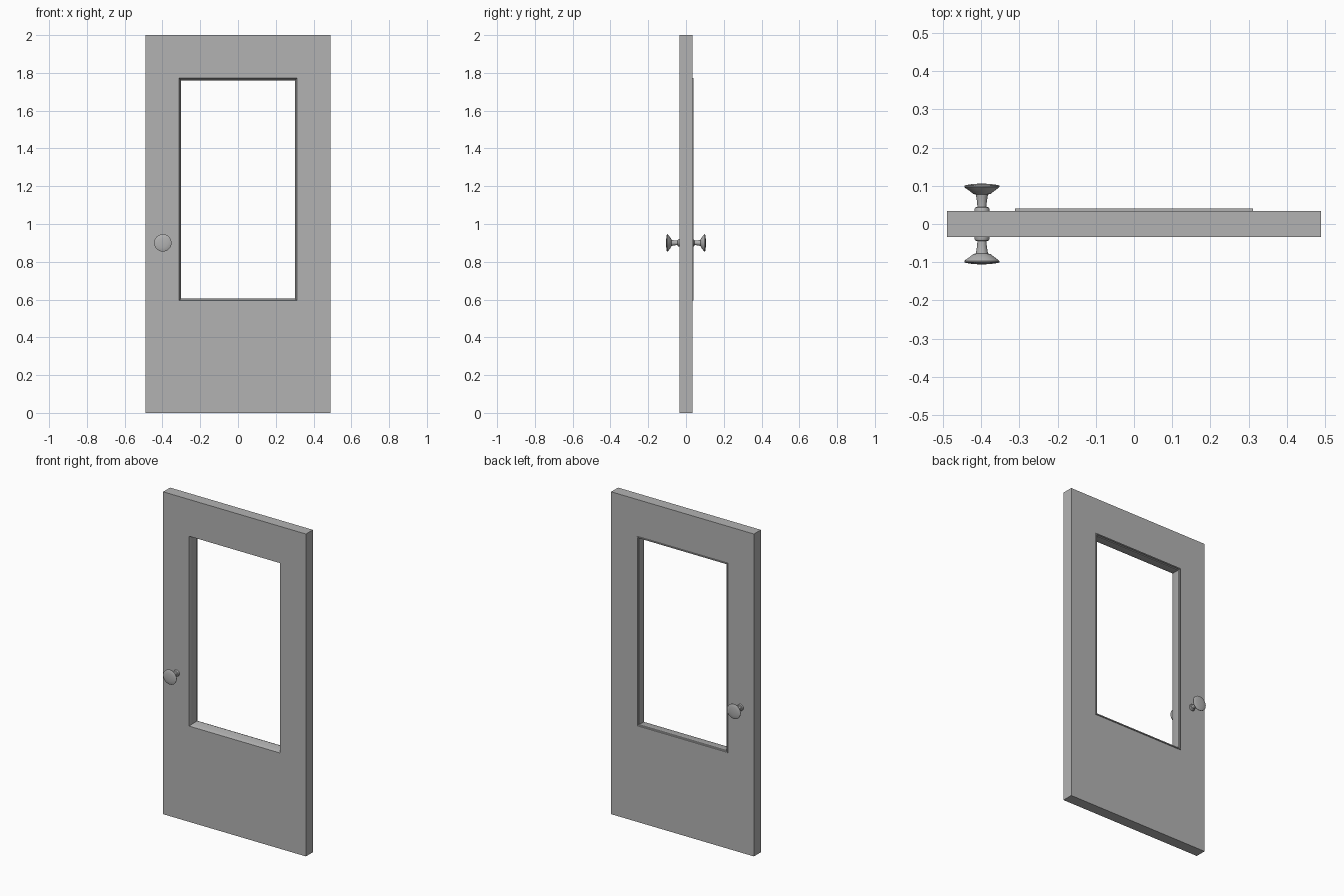
import bpy, bmesh, math

if "Cube" in bpy.data.objects:
    bpy.data.objects.remove(bpy.data.objects["Cube"])

HALF_T = 0.034                      # half the door thickness
OPEN = (0.312, 0.594, 1.772)        # window opening: half width, bottom, top

grey = bpy.data.materials.new("dark_grey")
grey.diffuse_color = (0.45, 0.45, 0.45, 1)
grey.use_nodes = True
grey.node_tree.nodes["Principled BSDF"].inputs["Base Color"].default_value = grey.diffuse_color


def make_object(name, bm):
    bmesh.ops.recalc_face_normals(bm, faces=bm.faces)
    mesh = bpy.data.meshes.new(name)
    bm.to_mesh(mesh)
    bm.free()
    mesh.materials.append(grey)
    obj = bpy.data.objects.new(name, mesh)
    bpy.context.collection.objects.link(obj)
    return obj


def smooth(obj, degrees):
    bpy.ops.object.select_all(action='DESELECT')
    obj.select_set(True)
    bpy.context.view_layer.objects.active = obj
    bpy.ops.object.shade_smooth_by_angle(angle=math.radians(degrees))


def bridge(bm, loops, closed):
    """Join successive vertex loops with quads."""
    pairs = list(zip(loops, loops[1:]))
    if closed:
        pairs.append((loops[-1], loops[0]))
    for a, b in pairs:
        n = len(a)
        for i in range(n):
            j = (i + 1) % n
            bm.faces.new((a[i], a[j], b[j], b[i]))


def rect_ring(name, sections):
    """Mitred rectangular frame; each section is (half width, bottom, top, y)."""
    bm = bmesh.new()
    loops = [[bm.verts.new((x, y, z)) for x, z in
              ((-w, z0), (w, z0), (w, z1), (-w, z1))]
             for w, z0, z1, y in sections]
    bridge(bm, loops, True)
    return make_object(name, bm)


def knob(name, side, x, z, profile, steps=32):
    """Turned knob along y; profile is (radius, distance from door centre)."""
    bm = bmesh.new()
    loops = []
    for r, d in profile:
        loops.append([bm.verts.new((x + r * math.cos(a), side * d, z + r * math.sin(a)))
                      for a in (2 * math.pi * i / steps for i in range(steps))])
    bridge(bm, loops, False)
    bm.faces.new(loops[0])
    bm.faces.new(loops[-1])
    smooth(make_object(name, bm), 35)


# Door slab with window opening
slab = (0.49, 0.0, 2.0)
rect_ring("door_slab", [slab + (-HALF_T,), slab + (HALF_T,),
                        OPEN + (HALF_T,), OPEN + (-HALF_T,)])

# Moulding lining the opening, with a lip standing proud at the back
profile = [(0, -HALF_T), (0.004, -0.022), (0.007, -0.006), (0.009, 0.010),
           (0.011, 0.022), (0.011, 0.030), (0.007, 0.032), (0.006, 0.040), (0, 0.040)]
w, z0, z1 = OPEN
moulding = rect_ring("window_moulding",
                     [(w - d, z0 + d, z1 - d, y) for d, y in profile])
smooth(moulding, 30)

# Matching knobs on both faces
knob_profile = [(0.020, 0.033), (0.020, 0.038), (0.018, 0.043), (0.012, 0.045),
                (0.0125, 0.055), (0.014, 0.066), (0.016, 0.077), (0.023, 0.079),
                (0.033, 0.087), (0.043, 0.094), (0.046, 0.097), (0.046, 0.100),
                (0.042, 0.102), (0.025, 0.1045), (0.010, 0.1055)]
for name, side in (("front_knob", -1), ("back_knob", 1)):
    knob(name, side, -0.398, 0.90, knob_profile)
